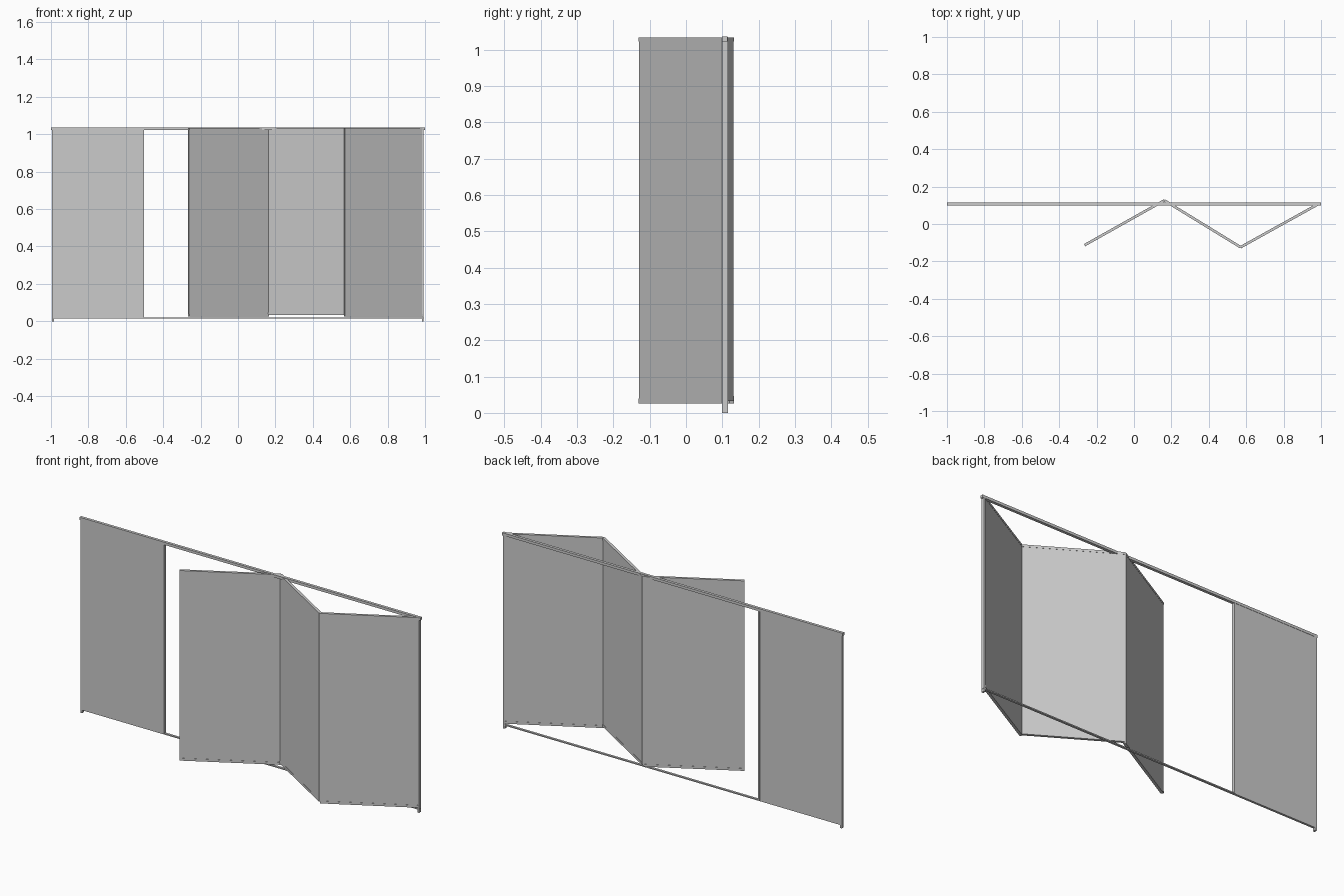
import bpy, math
from mathutils import Vector

if "Cube" in bpy.data.objects:
    bpy.data.objects.remove(bpy.data.objects["Cube"])


def slab(name, p0, p1, z0, z1, t):
    """Upright box along the plan line p0-p1, thickness t, from z0 to z1."""
    a, b = Vector(p0), Vector(p1)
    d = b - a
    mid = (a + b) / 2
    bpy.ops.mesh.primitive_cube_add(size=1, location=(mid.x, mid.y, (z0 + z1) / 2),
                                    rotation=(0, 0, math.atan2(d.y, d.x)))
    ob = bpy.context.object
    ob.name = name
    ob.scale = (d.length, t, z1 - z0)
    bpy.ops.object.transform_apply(location=False, rotation=False, scale=True)
    return ob


Y = 0.107          # plan line of the fixed frame
TOP = 1.036

# Outer frame: head rail, thin floor track and end posts
slab("head_rail", (-1, Y), (1, Y), 1.022, TOP, 0.015)
slab("floor_track", (-0.995, Y), (0.995, Y), 0.015, 0.021, 0.012)
for side, x in (("left", -0.99), ("right", 0.988)):
    slab(side + "_post", (x - 0.005, Y), (x + 0.005, Y), 0, TOP - 0.001, 0.016)

# Fixed pane on the left with its closing post
slab("fixed_pane", (-0.985, Y), (-0.508, Y), 0.016, 1.022, 0.012)
slab("fixed_pane_post", (-0.512, Y), (-0.503, Y), 0.016, 1.022, 0.015)

# Three folding leaves in a zigzag, with slim rails at top and bottom
joints = [(0.988, 0.108), (0.57, -0.124), (0.162, 0.126), (-0.264, -0.113)]
for i in range(3):
    a, b = joints[i], joints[i + 1]
    low = 0.034 if i == 1 else 0.027
    n = f"folding_leaf_{i + 1}"
    slab(n, a, b, low, 1.033, 0.012)
    slab(n + "_bottom_rail", a, b, low - 0.001, low + 0.012, 0.014)
    slab(n + "_top_rail", a, b, 1.022, 1.034, 0.014)
